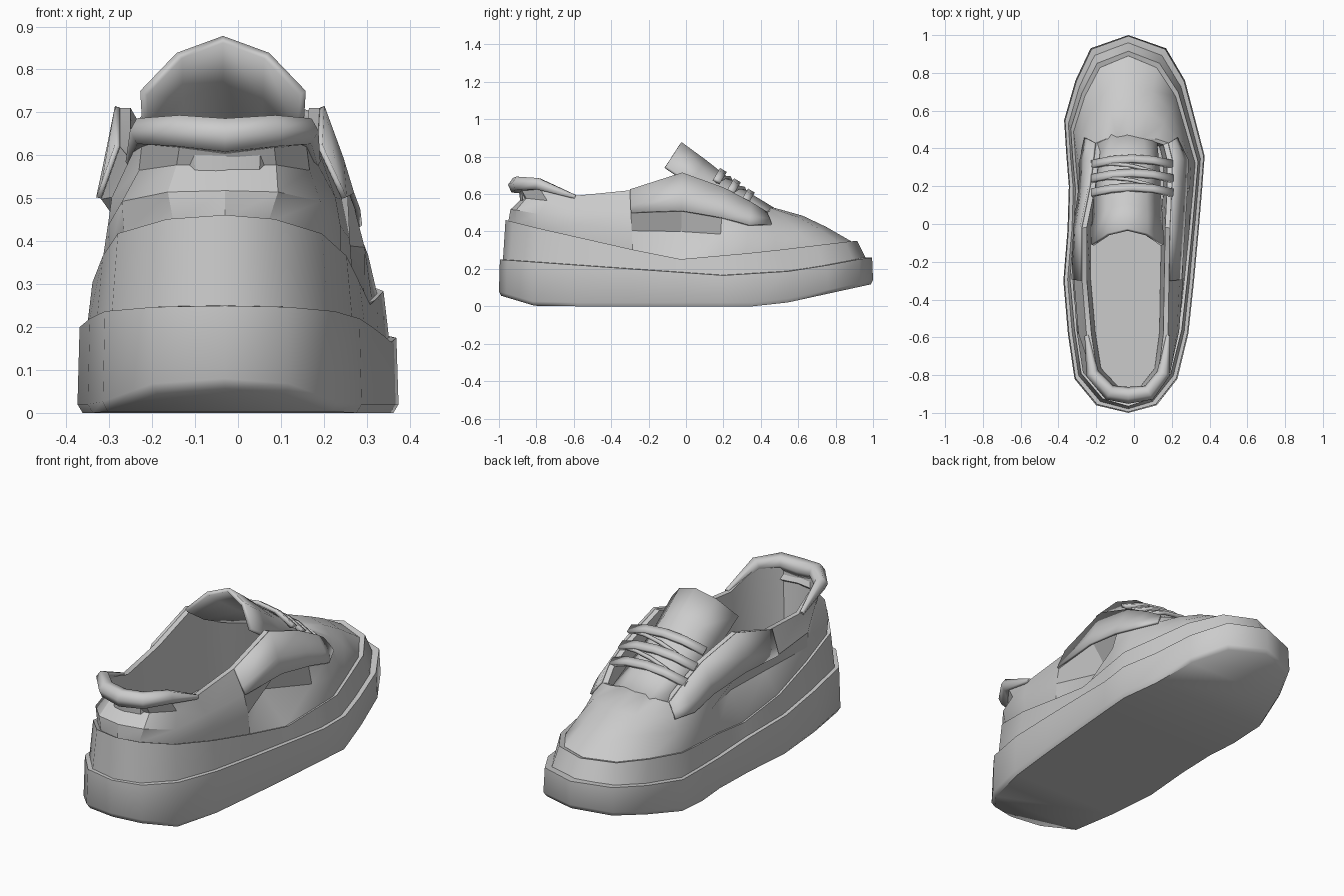
import bpy, bmesh, math
from mathutils import Vector

if "Cube" in bpy.data.objects:
    bpy.data.objects.remove(bpy.data.objects["Cube"])

grey = bpy.data.materials.new("light_grey")
grey.diffuse_color = (0.6, 0.6, 0.6, 1)
grey.use_nodes = True
grey.node_tree.nodes["Principled BSDF"].inputs["Base Color"].default_value = grey.diffuse_color

# Footprint stations from toe tip to heel tip: y, left x, right x
FOOT = [(1.0, -.03, -.03), (.93, -.23, .17), (.76, -.31, .27), (.55, -.37, .325),
        (.36, -.358, .374), (.2, -.345, .362), (-.03, -.352, .343), (-.3, -.374, .318),
        (-.58, -.35, .288), (-.82, -.315, .23), (-.96, -.2, .12), (-1.0, -.03, -.03)]
# Throat and collar edge at the same stations: y, left x, right x, z
EDGE = [(.46, -.03, -.03, .53), (.455, -.09, .05, .525), (.45, -.15, .12, .51),
        (.43, -.2, .18, .5), (.35, -.21, .2, .55), (.2, -.23, .2, .63),
        (-.02, -.275, .19, .71), (-.3, -.275, .185, .62), (-.6, -.25, .18, .59),
        (-.8, -.22, .155, .66), (-.9, -.13, .08, .66), (-.915, -.03, -.03, .65)]
N = 2 * len(FOOT) - 2

SOLE_BOTTOM = [(-1, .06), (-.8, 0), (.45, 0), (1, .12)]
SOLE_TOP = [(-1, .25), (-.3, .2), (.2, .165), (.6, .19), (.97, .26)]
RAND_TOP = [(-1, .47), (-.8, .42), (-.05, .25), (.4, .29), (.9, .35)]


def interp(table, y):
    if y <= table[0][0]:
        return table[0][1]
    for (a, za), (b, zb) in zip(table, table[1:]):
        if y <= b:
            return za + (zb - za) * (y - a) / (b - a)
    return table[-1][1]


def ring(rows):
    left = [Vector((xl, y, z)) for y, xl, xr, z in rows]
    right = [Vector((xr, y, z)) for y, xl, xr, z in rows[-2:0:-1]]
    return left + right


def inset(rows, d, toe=None):
    toe = d if toe is None else toe
    return [(y * (1 - (toe if y > 0 else d)), xl + d * (xl != xr), xr - d * (xl != xr), *z)
            for y, xl, xr, *z in rows]


def foot_ring(d, table, dz=0.0, toe=None):
    return ring([(y, xl, xr, interp(table, y) + dz) for y, xl, xr in inset(FOOT, d, toe)])


def make(name, verts, faces, thickness=0):
    bm = bmesh.new()
    vs = [bm.verts.new(v) for v in verts]
    for f in faces:
        bm.faces.new([vs[i] for i in f])
    bmesh.ops.recalc_face_normals(bm, faces=bm.faces)
    me = bpy.data.meshes.new(name)
    bm.to_mesh(me)
    bm.free()
    me.materials.append(grey)
    ob = bpy.data.objects.new(name, me)
    bpy.context.collection.objects.link(ob)
    if thickness:
        mod = ob.modifiers.new("thickness", 'SOLIDIFY')
        mod.thickness = thickness
        mod.offset = 0
    return ob


def loft(name, rings, caps=True):
    verts = [v for r in rings for v in r]
    faces = []
    for k in range(len(rings) - 1):
        for i in range(N):
            j = (i + 1) % N
            faces.append((k * N + i, k * N + j, k * N + N + j, k * N + N + i))
    # caps are strips joining the left and right side of a ring
    for o in ((0, (len(rings) - 1) * N) if caps else ()):
        h = N // 2
        faces += [(o, o + 1, o + N - 1), (o + h - 1, o + h, o + h + 1)]
        faces += [(o + j, o + j + 1, o + N - j - 1, o + N - j) for j in range(1, h - 1)]
    return make(name, verts, faces)


def grid(name, rows, thickness):
    w = len(rows[0])
    faces = [(r * w + c, r * w + c + 1, r * w + w + c + 1, r * w + w + c)
             for r in range(len(rows) - 1) for c in range(w - 1)]
    return make(name, [v for r in rows for v in r], faces, thickness)


def tube(name, pts, radii):
    cu = bpy.data.curves.new(name, 'CURVE')
    cu.dimensions = '3D'
    cu.bevel_depth = 1
    cu.bevel_resolution = 1
    cu.use_fill_caps = True
    sp = cu.splines.new('POLY')
    sp.points.add(len(pts) - 1)
    for p, q, r in zip(sp.points, pts, radii):
        p.co = (*q, 1)
        p.radius = r
    cu.materials.append(grey)
    ob = bpy.data.objects.new(name, cu)
    bpy.context.collection.objects.link(ob)
    return ob


# Thick sole, curling up at the toe
loft("sole", [foot_ring(.012, SOLE_BOTTOM), foot_ring(0, SOLE_BOTTOM, .02),
              foot_ring(.005, SOLE_TOP), foot_ring(.05, SOLE_TOP, .005)])

# Rand wrapping the base of the upper, rising at the heel, leaning in at the toe
loft("rand", [foot_ring(.02, SOLE_TOP, -.02, .03), foot_ring(.035, RAND_TOP, 0, .085),
              foot_ring(.06, RAND_TOP, -.008, .12)], caps=False)

# Upper: outer wall with side hollows, edge, and inner lining
base = foot_ring(.06, SOLE_TOP, -.01, .09)
band = foot_ring(.05, RAND_TOP, -.005, .11)
edge = ring(EDGE)


def middle(t, bulge):
    out = []
    for i, (a, b) in enumerate(zip(band, edge)):
        p = a.lerp(b, t)
        if min(i, N - i) <= 3:
            p.z += bulge
        else:
            p.x += math.copysign(bulge, p.x + .03) * (abs(p.x + .03) > .05)
        out.append(p)
    return out


low, high = middle(.33, .02), middle(.62, .025)
panel_low, panel_high = [p.copy() for p in low], [p.copy() for p in high]
low[N - 6].x -= .13                               # right hollow
for j, d in ((5, .02), (6, .075), (7, .075)):     # left hollow
    low[j].x += d
for j in (9, 10, 11, 12, 13):                     # notch under the heel collar
    high[j].y += .05
    high[j].x *= .88
lining = ring(inset(EDGE, .025))
floor_rows = [(y, xl, xr, .27) for y, xl, xr, z in inset(EDGE, .045)]
upper = loft("upper", [base, band, low, high, edge, lining, ring(floor_rows)])

# Insole
top_rows = [(y, xl, xr, .285) for y, xl, xr, z in floor_rows]
loft("insole", [ring(floor_rows), ring(top_rows)])

# Eyelet panels lying on both sides of the throat
for side, s in (("left", -1), ("right", 1)):
    rows = []
    for j in (3, 4, 5, 6, 7):
        i = j if s < 0 else N - j
        off = Vector((s * .006, 0, .003))
        lower = panel_high[i].lerp(panel_low[i], .2) if j < 7 else panel_high[i]
        rows.append([edge[i] + off, panel_high[i].lerp(edge[i], .3) + off, lower + off])
    grid(side + "_eyelet_panel", rows, .012)

# Padded heel collar, thickest at the back
tube("heel_collar", [edge[i] + Vector((0, .008, -.005)) for i in range(8, 15)],
     (.012, .035, .042, .045, .042, .035, .012))

# Arched tongue: y, crown height, half width, side drop
rows = []
for y, z, w, drop in ((-.03, .87, .185, .125), (.1, .775, .18, .12),
                      (.22, .68, .17, .09), (.34, .595, .165, .06), (.48, .51, .15, .03)):
    rows.append([Vector((-.035 + w * u, y - .65 * drop * u * u, z - drop * u * u))
                 for u in (-1, -.55, 0, .55, 1)])
grid("tongue", rows, .02)

# Flat laces across the throat, with thin slanted links between them
bars = [(.345, .61), (.27, .665), (.195, .72)]
US = (-1, -.5, 0, .5, 1)
for n, (y, z) in enumerate(bars):
    grid(f"lace_{n + 1}", [[Vector((-.01 + .215 * u, y + w - .03 * u * u, z - .6 * w - .05 * u * u))
                            for u in US] for w in (-.018, .018)], .02)
for n, ((ya, za), (yb, zb)) in enumerate(zip(bars, bars[1:])):
    tube(f"lace_link_{n + 1}", [(-.01 + .2 * u, ya + (yb - ya) * (u + 1) / 2 - .03 * u * u,
                                 za + (zb - za) * (u + 1) / 2 - .05 * u * u - .005)
                                for u in US], [.01] * 5)

# Smooth shading with kept creases; the upper keeps its hollow edges
for ob in bpy.data.objects:
    if ob.type == 'MESH':
        bpy.ops.object.select_all(action='DESELECT')
        ob.select_set(True)
        bpy.context.view_layer.objects.active = ob
        bpy.ops.object.shade_smooth_by_angle(angle=math.radians(32 if ob is upper else 50))
